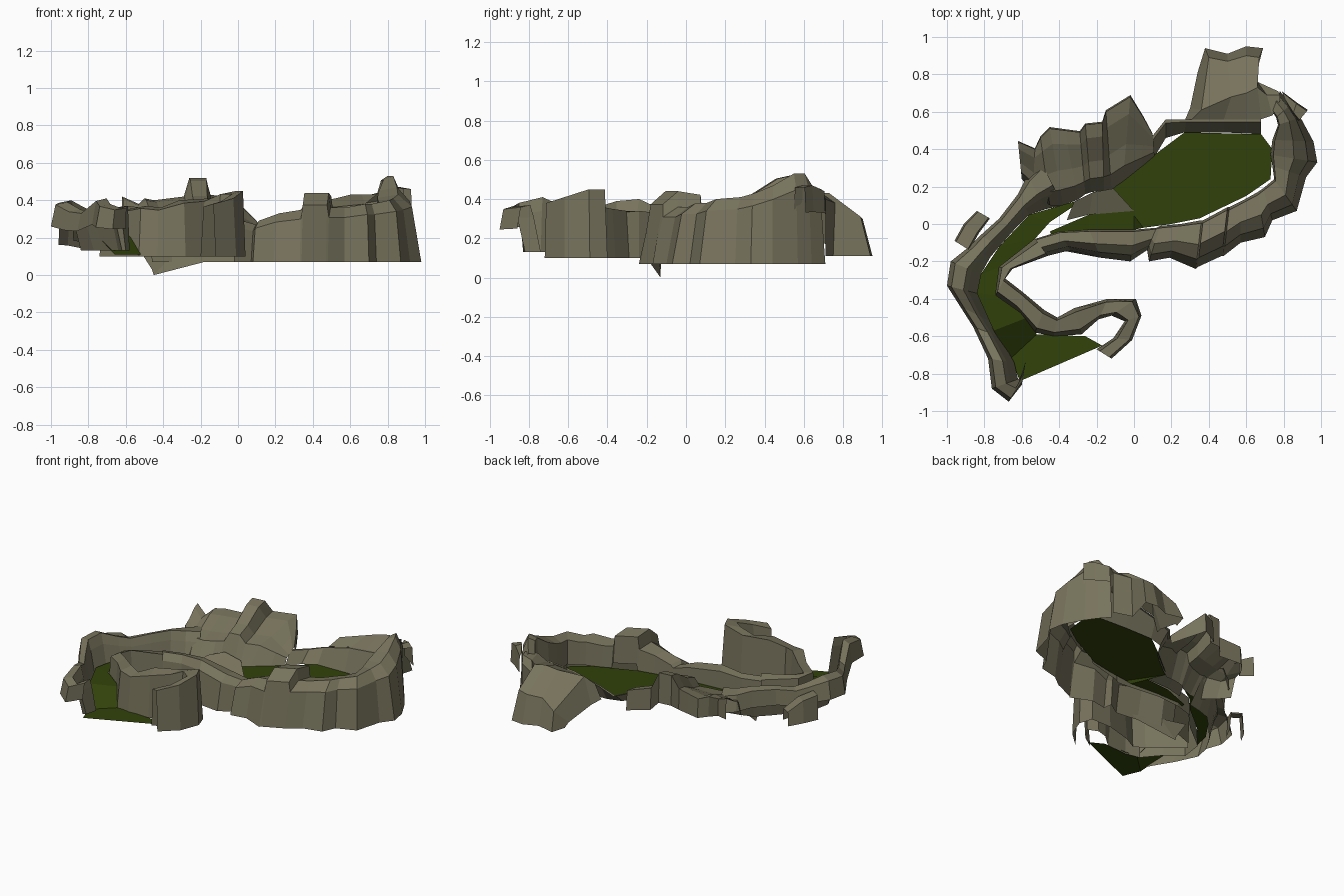
import bpy
import bmesh
from mathutils import Vector

cube = bpy.data.objects.get("Cube")
if cube:
    bpy.data.objects.remove(cube, do_unlink=True)


def make_material(name, colour):
    material = bpy.data.materials.new(name)
    material.use_nodes = True
    material.diffuse_color = colour
    shader = next(n for n in material.node_tree.nodes if n.type == "BSDF_PRINCIPLED")
    shader.inputs["Base Color"].default_value = colour
    shader.inputs["Roughness"].default_value = 1
    return material


ROCK = make_material("olive grey rock", (0.185, 0.172, 0.108, 1))
GRASS = make_material("dark moss green", (0.031, 0.054, 0.003, 1))


def loft(name, rows, material):
    """Skin faceted quads between rows of points given in hundredths."""
    mesh = bpy.data.meshes.new(name)
    bm = bmesh.new()
    grid = [[bm.verts.new(Vector(point) / 100) for point in row] for row in rows]
    for lower, upper in zip(grid, grid[1:]):
        for i in range(len(lower) - 1):
            bm.faces.new((lower[i], lower[i + 1], upper[i + 1], upper[i]))
    bmesh.ops.remove_doubles(bm, verts=bm.verts, dist=0.0005)
    bmesh.ops.recalc_face_normals(bm, faces=bm.faces)
    if sum(face.normal.z * face.calc_area() for face in bm.faces) < 0:
        bmesh.ops.reverse_faces(bm, faces=bm.faces)
    bm.to_mesh(mesh)
    bm.free()
    mesh.materials.append(material)
    obj = bpy.data.objects.new(name, mesh)
    bpy.context.collection.objects.link(obj)
    return obj


def ridge(name, stations, profile, foot):
    """Sweep a profile along stations of inner x, y, outer x, y and crest height.

    Profile pairs are the share of the width and the share of the height."""
    rows = []
    for across, rise in profile:
        row = []
        for inner_x, inner_y, outer_x, outer_y, crest in stations:
            row.append((inner_x + (outer_x - inner_x) * across,
                        inner_y + (outer_y - inner_y) * across,
                        foot + (crest - foot) * rise))
        rows.append(row)
    return loft(name, rows, ROCK)


# Cross-sections shared by the ridges
CLIFF = [(0, 0.45), (0.06, 0.95), (0.5, 1), (0.8, 0.82), (1, 0)]
HOOK = [(0, 0), (0.2, 0.95), (0.85, 1), (1, 0)]
RIM = [(0, 0), (0.3, 0.75), (0.45, 1), (0.85, 0.95), (1, 0.5)]
TERRACE = [(0, 0), (0.2, 0.6), (0.45, 0.7), (0.8, 0.95), (1, 1), (1.02, 0.35)]
BANK = [(0, 0), (0.8, 1), (1, 1)]
SPUR = [(0, 0.3), (0.1, 1), (0.9, 1), (1, 0.2)]

# Hooked ridge beside the lower passage
ridge("hook_ridge", [
    (-20, -67, -12, -72, 38),
    (-11, -61, -1, -62, 41),
    (-5, -52, 4, -49, 45),
    (-12, -49, 1, -40, 45),
    (-19, -51, -14, -40, 41),
    (-28, -59, -32, -45, 40),
    (-43, -60, -41, -50, 36),
    (-53, -58, -48, -46, 37),
    (-63, -46, -60, -36, 35),
    (-74, -38, -69, -29, 34),
    (-72, -23, -65, -24, 34),
    (-53, -8, -46, -17, 33),
], HOOK, 10)

# Long cliff that bounds the basin on the front and left
ridge("basin_cliff", [
    (-53, -8, -46, -17, 33),
    (-40, -4, -34, -14, 33),
    (-24, -3, -18, -18, 34),
    (0, -3, -2, -20, 30),
    (12, -2, 7, -14, 27),
    (14, -1, 8, -20, 29),
    (25, 0, 19, -18, 33),
    (36, 2, 33, -24, 35),
    (37, 2, 34, -23, 44),
    (50, 9, 47, -17, 44),
    (51, 9, 48, -17, 36),
    (57, 12, 57, -10, 36),
    (66, 17, 70, -7, 38),
    (69, 19, 74, 2, 38),
    (75, 24, 87, 7, 40),
    (74, 31, 92, 25, 41),
    (73, 37, 98, 33, 43),
    (74, 45, 96, 44, 47),
    (77, 53, 89, 57, 53),
    (76, 57, 84, 64, 53),
    (74, 60, 78, 71, 45),
], CLIFF, 7)

# Outer wall of the passage
ridge("passage_wall", [
    (-58, -74, -60, -86, 37),
    (-60, -82, -67, -95, 36),
    (-62, -83, -76, -88, 38),
    (-64, -74, -78, -72, 41),
    (-72, -60, -86, -55, 34),
    (-77, -52, -93, -44, 35),
    (-84, -37, -100, -33, 39),
    (-82, -27, -98, -20, 40),
    (-77, -18, -88, -12, 36),
    (-72, -12, -82, -6, 34),
    (-64, -3, -72, 3, 36),
    (-56, 5, -62, 16, 37),
    (-47, 8, -57, 26, 36),
    (-38, 10, -50, 34, 36),
], RIM, 13)

# Stepped heights behind the passage
ridge("rear_heights", [
    (-60, 24, -62, 44, 42),
    (-54, 17, -53, 40, 38),
    (-45, 10, -50, 46, 41),
    (-38, 10, -45, 51, 40),
    (-30, 13, -37, 50, 41),
    (-26, 16, -29, 49, 42),
    (-23, 17, -26, 53, 52),
    (-16, 18, -17, 54, 52),
    (-12, 18, -15, 60, 43),
    (-6, 22, -2, 68, 41),
    (4, 30, 5, 57, 34),
    (11, 36, 10, 48, 29),
], TERRACE, 20)

# Bank along the back of the basin
ridge("basin_bank", [
    (11, 36, 9, 46, 28),
    (17, 46, 17, 56, 27),
    (27, 49, 28, 56, 31),
    (48, 49, 48, 56, 36),
    (68, 48, 68, 56, 38),
], BANK, 20)

# Small outcrops
ridge("left_outcrop", [(81, 66, 79, 71, 44), (85, 59, 87, 65, 47),
                       (88, 55, 93, 61, 46)], SPUR, 30)
ridge("right_spur", [(-88, -14, -96, -9, 33), (-83, -5, -91, 0, 31),
                     (-77, 3, -84, 7, 24)], SPUR, 12)

# Hill sloping down to the back
loft("back_hill", [
    [(27, 55, 22), (31, 56, 32), (48, 56, 36), (60, 56, 37), (68, 56, 38), (74, 58, 43), (78, 66, 46)],
    [(30, 62, 20), (36, 61, 38), (52, 68, 41), (60, 70, 43), (66, 73, 43), (71, 69, 43), (78, 69, 45)],
    [(34, 81, 14), (40, 89, 23), (50, 87, 29), (60, 90, 30), (67, 89, 31), (66, 76, 38), (77, 71, 40)],
    [(35, 84, 11), (38, 94, 11), (50, 91, 11), (60, 95, 11), (69, 94, 11), (64, 75, 11), (77, 71, 11)],
], ROCK)

# Ledge between passage and basin, and the rock hanging under the cliff
loft("middle_ledge", [
    [(-32, 12, 26), (-22, 17, 29), (-11, 19, 25)],
    [(-36, 2, 22), (-24, 5, 22), (0, 7, 21)],
], ROCK)
loft("hanging_rock", [
    [(-53, -12, 14), (-34, -14, 12), (-10, -19, 9)],
    [(-46, -13, 3), (-45, -13, 0), (-18, -18, 7)],
], ROCK)

# Mossy floors
loft("passage_floor", [
    [(-61, -84, 11), (-63, -79, 11), (-66, -72, 11), (-75, -57, 21), (-84, -37, 22),
     (-82, -27, 22), (-72, -12, 23), (-56, 5, 24), (-32, 12, 24)],
    [(-17, -65, 11), (-26, -60, 11), (-52, -59, 11), (-57, -50, 21), (-74, -38, 22),
     (-72, -23, 22), (-53, -8, 23), (-45, 1, 24), (-33, 9, 24)],
], GRASS)
loft("basin_floor", [
    [(-45, -4, 22), (-24, 5, 21), (0, 7, 21), (-11, 19, 21), (11, 37, 21),
     (27, 49, 21), (68, 48, 22), (74, 40, 22)],
    [(-44, -6, 21), (-24, -3, 21), (0, -3, 20), (5, -2, 20), (20, 0, 20),
     (35, 3, 20), (60, 15, 21), (73, 24, 21)],
], GRASS)
